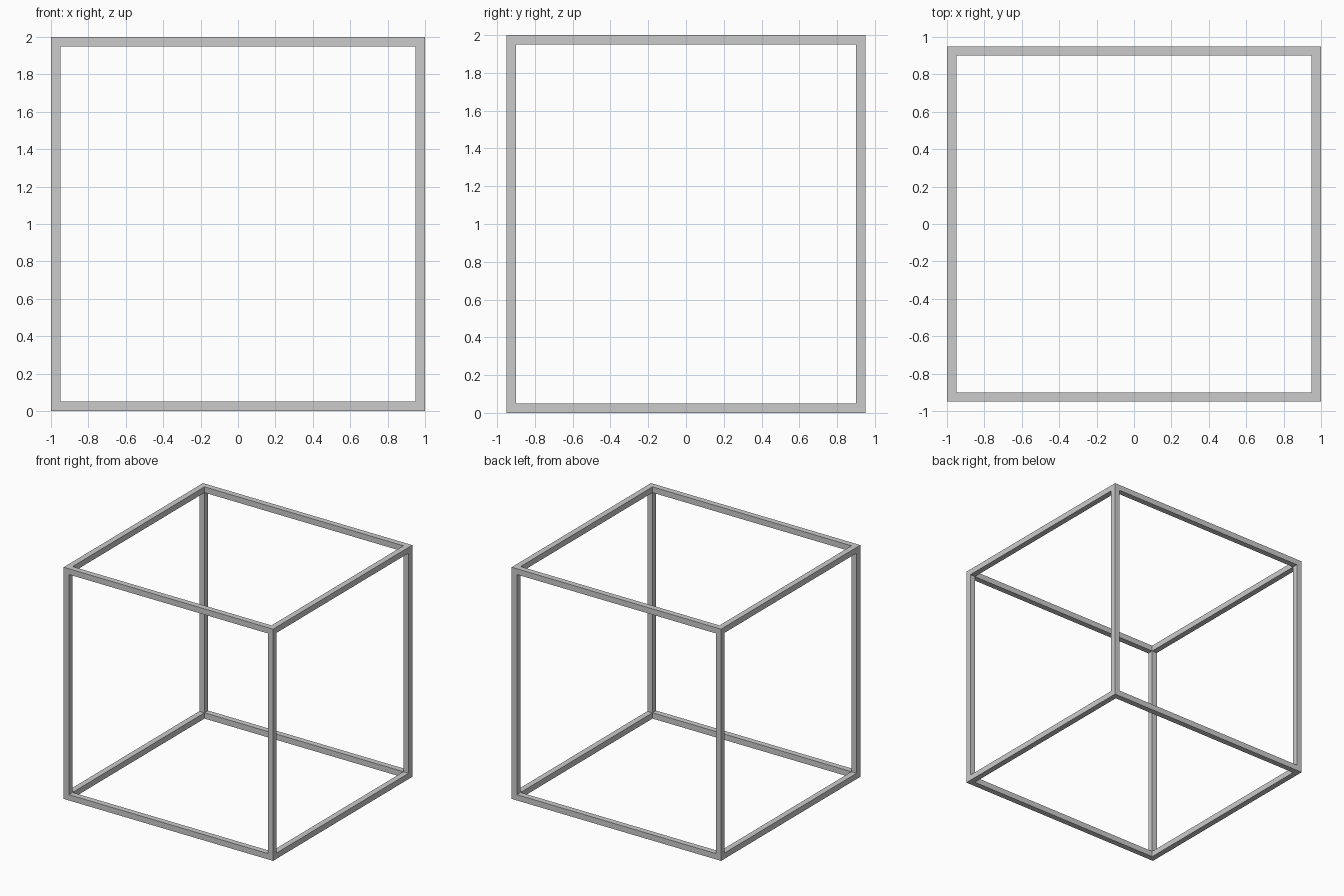
import bpy

if "Cube" in bpy.data.objects:
    bpy.data.objects.remove(bpy.data.objects["Cube"])

SIZE = (2.0, 1.9, 2.0)   # outer width, depth, height
BAR = 0.05               # square bar thickness


def box(name, dims):
    bpy.ops.mesh.primitive_cube_add(size=1, location=(0, 0, SIZE[2] / 2))
    ob = bpy.context.object
    ob.name = name
    for v in ob.data.vertices:
        v.co = [c * d for c, d in zip(v.co, dims)]
    return ob


# Open box frame: a block with a rectangular opening cut through each axis
frame = box("box_frame", SIZE)
for axis in range(3):
    dims = [s - 2 * BAR for s in SIZE]
    dims[axis] = SIZE[axis] + 0.4
    cutter = box("opening_cutter_" + "xyz"[axis], dims)
    cutter.hide_render = True
    cutter.display_type = 'WIRE'
    mod = frame.modifiers.new("opening_" + "xyz"[axis], 'BOOLEAN')
    mod.operation = 'DIFFERENCE'
    mod.solver = 'EXACT'
    mod.object = cutter

# Bake the openings and remove the cutters
bpy.context.view_layer.objects.active = frame
for mod in list(frame.modifiers):
    cutter = mod.object
    bpy.ops.object.modifier_apply(modifier=mod.name)
    bpy.data.objects.remove(cutter)
